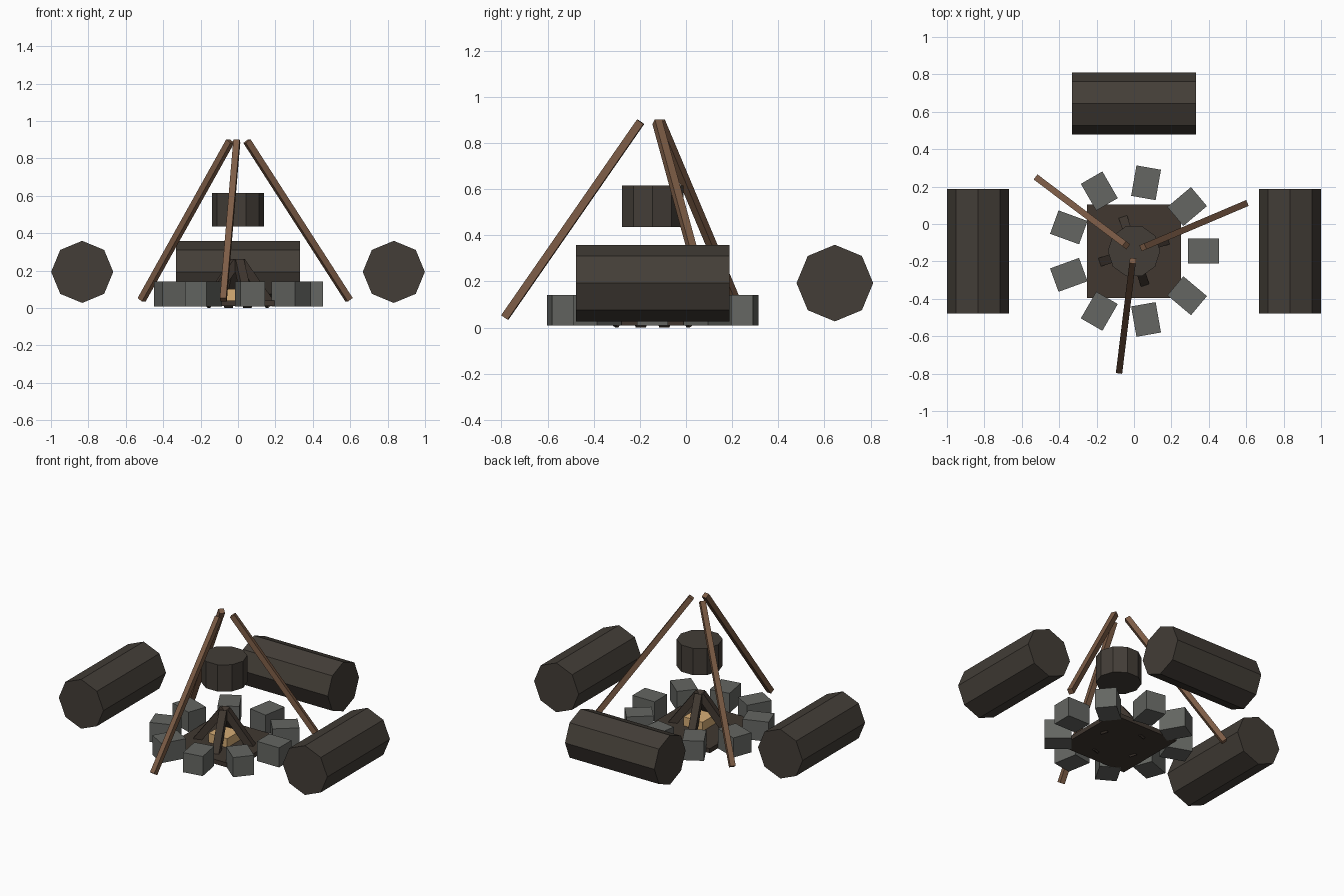
import bpy, bmesh, math
from mathutils import Vector, Matrix

if "Cube" in bpy.data.objects:
    bpy.data.objects.remove(bpy.data.objects["Cube"])

CY = -0.145  # fire centre on y


def material(name, rgb):
    m = bpy.data.materials.new(name)
    m.diffuse_color = (*rgb, 1.0)
    m.use_nodes = True
    m.node_tree.nodes["Principled BSDF"].inputs["Base Color"].default_value = m.diffuse_color
    return m


BARK = material("dark_bark", (0.056, 0.047, 0.038))
CHAR = material("charred_wood", (0.052, 0.039, 0.030))
POLE = material("brown_pole", (0.205, 0.108, 0.061))
STONE = material("grey_stone", (0.128, 0.133, 0.122))
EMBER = material("tan_tinder", (0.68, 0.42, 0.18))


def finish(name, bm, matrix, mat):
    bm.transform(matrix)
    bmesh.ops.recalc_face_normals(bm, faces=bm.faces)
    me = bpy.data.meshes.new(name)
    bm.to_mesh(me)
    bm.free()
    me.materials.append(mat)
    ob = bpy.data.objects.new(name, me)
    bpy.context.collection.objects.link(ob)
    return ob


def box(name, size, matrix, mat):
    bm = bmesh.new()
    bmesh.ops.create_cube(bm, size=1.0)
    return finish(name, bm, matrix @ Matrix.Diagonal((*size, 1.0)), mat)


def prism(name, sides, radius, length, matrix, mat):
    """Capped prism along local z with its first corner on local x."""
    bm = bmesh.new()
    rings = []
    for z in (-length / 2, length / 2):
        rings.append([bm.verts.new((radius * math.cos(math.tau * i / sides),
                                    radius * math.sin(math.tau * i / sides), z))
                      for i in range(sides)])
    for i in range(sides):
        j = (i + 1) % sides
        bm.faces.new((rings[0][i], rings[0][j], rings[1][j], rings[1][i]))
    for ring in rings:
        bm.faces.new(ring)
    return finish(name, bm, matrix, mat)


def around(angle):
    """Frame at the fire centre with local x pointing outwards."""
    return Matrix.Translation((0, CY, 0)) @ Matrix.Rotation(math.radians(angle), 4, 'Z')


def leaning_stick(name, angle, foot, top, width, mat):
    """Square stick from (radius, z) foot to (radius, z) top."""
    a, b = Vector((foot[0], 0, foot[1])), Vector((top[0], 0, top[1]))
    d = b - a
    tilt = Matrix.Rotation(math.atan2(d.x, d.z), 4, 'Y')
    box(name, (width, width, d.length),
        around(angle) @ Matrix.Translation((a + b) / 2) @ tilt, mat)


# Seating logs on three sides
for side, x in (("left", -0.833), ("right", 0.833)):
    prism(f"log_seat_{side}", 8, 0.166, 0.665,
          Matrix.Translation((x, CY, 0.193)) @ Matrix.Rotation(math.pi / 2, 4, 'X'), BARK)
prism("log_seat_back", 8, 0.166, 0.665,
      Matrix.Translation((0, 0.645, 0.193)) @ Matrix.Rotation(math.pi / 2, 4, 'Y'), BARK)

# Ring of stones
for i in range(9):
    box(f"ring_stone_{i + 1}", (0.165, 0.133, 0.132),
        around(i * 40) @ Matrix.Translation((0.371, 0, 0.075)), STONE)

# Charred ground slab and tinder block
box("ash_bed", (0.5, 0.5, 0.03), Matrix.Translation((0, CY, 0.025)), CHAR)
box("tinder", (0.14, 0.14, 0.07), Matrix.Translation((0, CY, 0.066)), EMBER)

# Small firewood tepee
for i in range(4):
    leaning_stick(f"firewood_{i + 1}", 18 + i * 90, (0.182, 0.015), (0.012, 0.247), 0.047, CHAR)

# Tripod poles
for i in range(3):
    leaning_stick(f"tripod_pole_{i + 1}", 23 + i * 120, (0.645, 0.044), (0.052, 0.892), 0.034, POLE)

# Hanging pot
prism("cooking_pot", 10, 0.14, 0.18, Matrix.Translation((0, CY, 0.525)), BARK)
